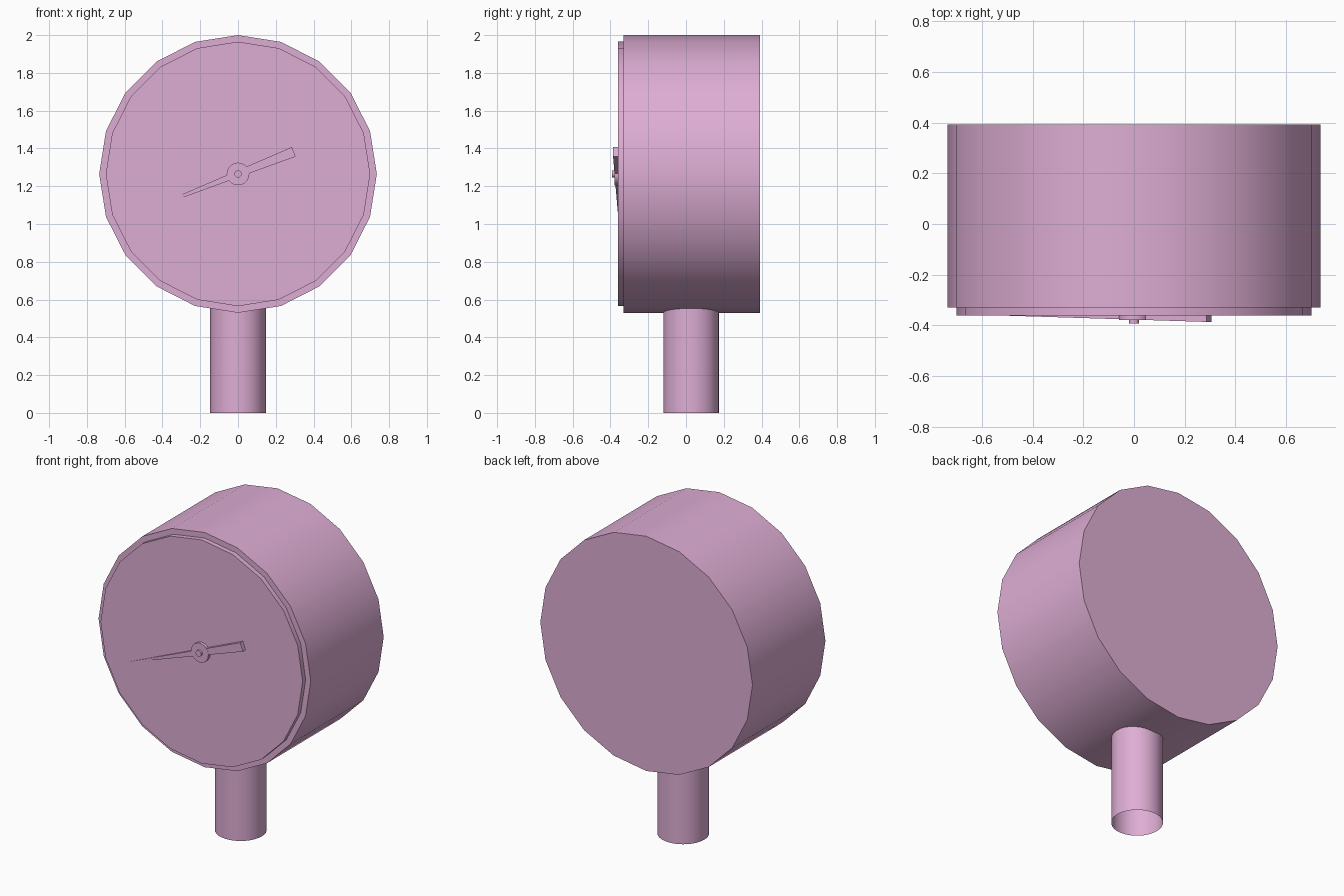
import bpy, bmesh, math
from mathutils import Matrix, Vector

if "Cube" in bpy.data.objects:
    bpy.data.objects.remove(bpy.data.objects["Cube"], do_unlink=True)

# Single flat colour
pink = bpy.data.materials.new("dusty_pink")
pink.use_nodes = True
COLOR = (0.73, 0.42, 0.66, 1.0)
pink.diffuse_color = COLOR
pink.node_tree.nodes["Principled BSDF"].inputs["Base Color"].default_value = COLOR

CENTER_Z = 1.265


def finish(name, bm):
    """Turn a bmesh into a smooth-shaded object with sharp edges."""
    bmesh.ops.recalc_face_normals(bm, faces=bm.faces)
    mesh = bpy.data.meshes.new(name)
    bm.to_mesh(mesh)
    bm.free()
    mesh.materials.append(pink)
    obj = bpy.data.objects.new(name, mesh)
    bpy.context.collection.objects.link(obj)
    bpy.ops.object.select_all(action='DESELECT')
    obj.select_set(True)
    bpy.context.view_layer.objects.active = obj
    bpy.ops.object.shade_smooth_by_angle(angle=math.radians(30))
    return obj


def dial_disc(name, radius, y0, y1, sides=20):
    """Drum lying along y, with one corner pointing straight up."""
    bm = bmesh.new()
    ring = []
    for i in range(sides):
        a = 2 * math.pi * i / sides
        ring.append(bm.verts.new((radius * math.sin(a), y0,
                                  CENTER_Z + radius * math.cos(a))))
    face = bm.faces.new(ring)
    ext = bmesh.ops.extrude_face_region(bm, geom=[face], use_keep_orig=True)
    moved = [g for g in ext["geom"] if isinstance(g, bmesh.types.BMVert)]
    bmesh.ops.translate(bm, verts=moved, vec=(0, y1 - y0, 0))
    return finish(name, bm)


# Housing, raised dial face, needle hub and centre pin
dial_disc("housing", 0.735, -0.33, 0.392)
dial_disc("dial_face", 0.70, -0.36, -0.32)
dial_disc("needle_hub", 0.06, -0.379, -0.35)
dial_disc("centre_pin", 0.019, -0.392, -0.37)

# Stem: tube open at the bottom, running up into the housing
bm = bmesh.new()
bmesh.ops.create_cone(bm, cap_ends=False, segments=32, radius1=0.147,
                      radius2=0.147, depth=0.7,
                      matrix=Matrix.Translation((0, 0.027, 0.35)))
finish("stem", bm)

# Needle: tapered wedge, wide and raised at the tail, sinking to a fine tip
bm = bmesh.new()
tip, tail = Vector((-0.5, 0, -0.198)), Vector((0.295, 0, 0.117))
side = Vector((tail.z, 0, -tail.x)).normalized()
ends = []
for point, half, front in ((tip, 0.002, -0.3615), (tail, 0.027, -0.386)):
    ends.append([bm.verts.new((point.x + side.x * half * s, y,
                               CENTER_Z + point.z + side.z * half * s))
                 for s, y in ((-1, front), (1, front), (1, -0.355), (-1, -0.355))])
for i in range(4):
    j = (i + 1) % 4
    bm.faces.new((ends[0][i], ends[0][j], ends[1][j], ends[1][i]))
for end in ends:
    bm.faces.new(end)
finish("needle", bm)
